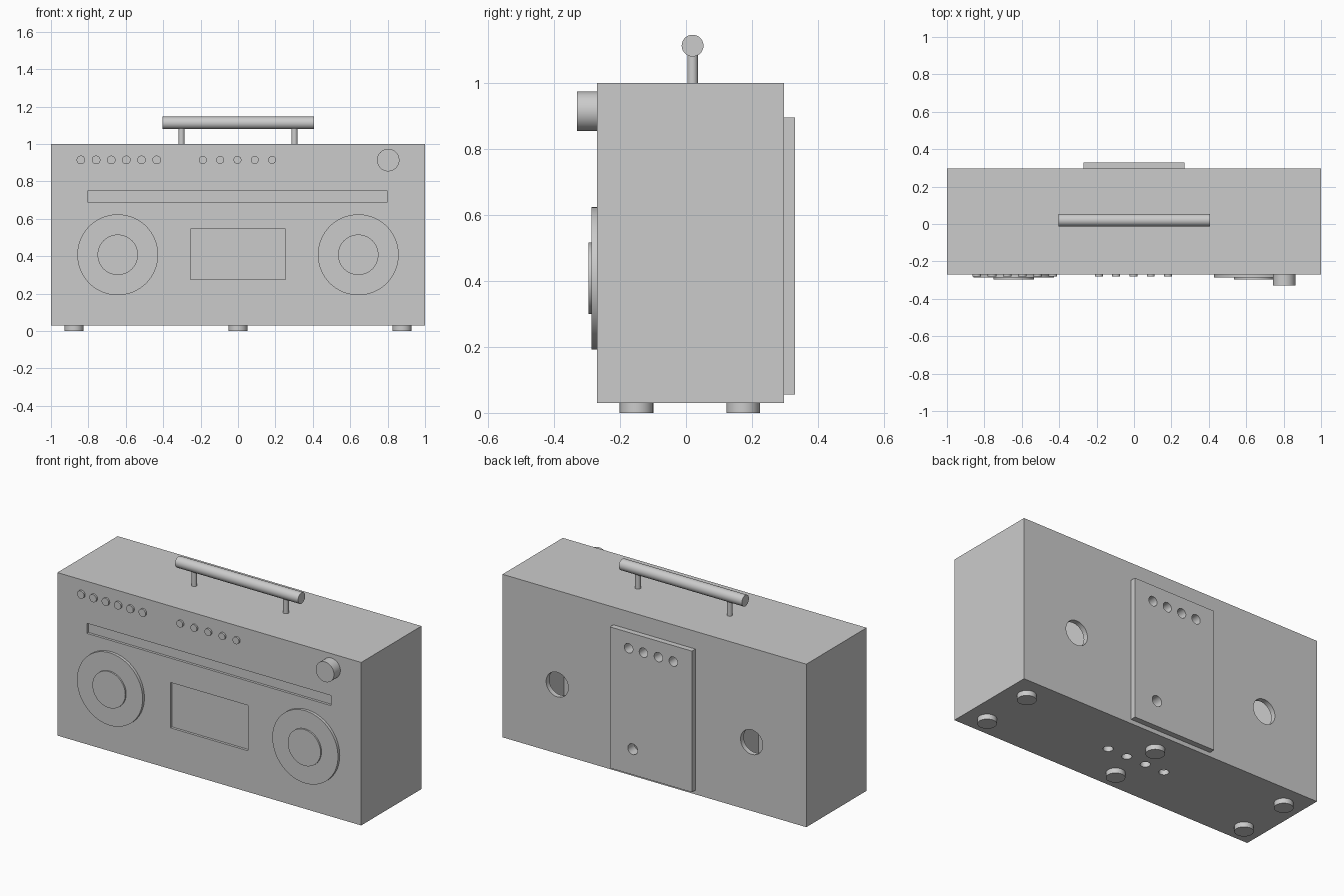
import bpy
import math
from mathutils import Matrix, Vector

if "Cube" in bpy.data.objects:
    bpy.data.objects.remove(bpy.data.objects["Cube"], do_unlink=True)

grey = bpy.data.materials.new("plain grey")
grey.use_nodes = True
grey.diffuse_color = (0.6, 0.6, 0.6, 1)
grey.node_tree.nodes["Principled BSDF"].inputs["Base Color"].default_value = (0.6, 0.6, 0.6, 1)

FRONT, BACK, BASE, TOP, WALL = -0.27, 0.297, 0.03, 1.0, 0.03
PANEL_BACK = 0.33


def finish(name):
    obj = bpy.context.object
    obj.name = name
    obj.data.materials.append(grey)
    return obj


def box(name, low, high):
    low, high = Vector(low), Vector(high)
    bpy.ops.mesh.primitive_cube_add(size=1)
    obj = finish(name)
    obj.data.transform(Matrix.Translation((low + high) / 2) @ Matrix.Diagonal((*(high - low), 1)))
    return obj


def rod(name, start, end, radius, sides=48):
    start, end = Vector(start), Vector(end)
    bpy.ops.mesh.primitive_cylinder_add(vertices=sides, radius=radius, depth=(end - start).length)
    obj = finish(name)
    turn = (end - start).to_track_quat("Z", "Y").to_matrix().to_4x4()
    obj.data.transform(Matrix.Translation((start + end) / 2) @ turn)
    bpy.ops.object.shade_smooth_by_angle(angle=math.radians(30))
    return obj


def front_disc(name, x, z, radius, height, sides=48):
    return rod(name, (x, FRONT + 0.005, z), (x, FRONT - height, z), radius, sides)


def cut(target, cutter):
    # Subtract the cutter, keep the result and discard the cutter
    mod = target.modifiers.new("cut", "BOOLEAN")
    mod.operation = "DIFFERENCE"
    mod.solver = "EXACT"
    mod.object = cutter
    bpy.context.view_layer.update()
    graph = bpy.context.evaluated_depsgraph_get()
    mesh = bpy.data.meshes.new_from_object(target.evaluated_get(graph))
    target.modifiers.remove(mod)
    target.data = mesh
    bpy.data.objects.remove(cutter, do_unlink=True)


# Hollow case with three compartments
case = box("case", (-1, FRONT, BASE), (1, BACK, TOP))
for x0, x1 in ((-0.97, -0.31), (-0.28, 0.28), (0.31, 0.97)):
    cut(case, box("cavity", (x0, FRONT + WALL, BASE + WALL), (x1, BACK - WALL, TOP - WALL)))

# Recessed tuning strip and cassette window
cut(case, box("strip_cutter", (-0.805, FRONT - 0.1, 0.69), (0.8, FRONT + 0.015, 0.75)))
cut(case, box("window_cutter", (-0.255, FRONT - 0.1, 0.275), (0.255, FRONT + 0.015, 0.545)))

# Bass ports in the back, small holes in the underside
for x in (-0.64, 0.64):
    cut(case, rod("port_cutter", (x, BACK - 0.06, 0.44), (x, BACK + 0.05, 0.44), 0.073))
for i in range(4):
    x = -0.19 + i * 0.127
    cut(case, rod("base_cutter", (x, 0.017, 0), (x, 0.017, 0.08), 0.027, 24))

# Rear panel with a row of sockets and one lower socket
panel = box("rear_panel", (-0.27, BACK, 0.055), (0.27, PANEL_BACK, 0.895))
sockets = [(-0.147 + i * 0.098, 0.8, 0.028) for i in range(4)] + [(0.12, 0.207, 0.032)]
for x, z, r in sockets:
    for part in (panel, case):
        cut(part, rod("socket_cutter", (x, BACK - 0.05, z), (x, PANEL_BACK + 0.05, z), r, 32))

# Speakers
for side, x in (("right", -0.643), ("left", 0.643)):
    front_disc(side + "_speaker", x, 0.408, 0.216, 0.017, 96)
    front_disc(side + "_speaker_cone", x, 0.408, 0.108, 0.026, 64)

# Buttons and volume knob
for i in range(6):
    front_disc("left_row_button", -0.84 + i * 0.081, 0.915, 0.023, 0.011, 32)
for i in range(5):
    front_disc("middle_row_button", -0.188 + i * 0.0925, 0.915, 0.021, 0.011, 32)
front_disc("volume_knob", 0.803, 0.914, 0.06, 0.06)

# Carrying handle
rod("handle_bar", (-0.405, 0.02, 1.113), (0.405, 0.02, 1.113), 0.033)
for x in (-0.302, 0.302):
    rod("handle_post", (x, 0.02, TOP - 0.01), (x, 0.02, 1.1), 0.016, 32)

# Feet
for x in (-0.877, 0, 0.877):
    for y in (-0.15, 0.173):
        rod("foot", (x, y, 0), (x, y, BASE + 0.005), 0.051)
